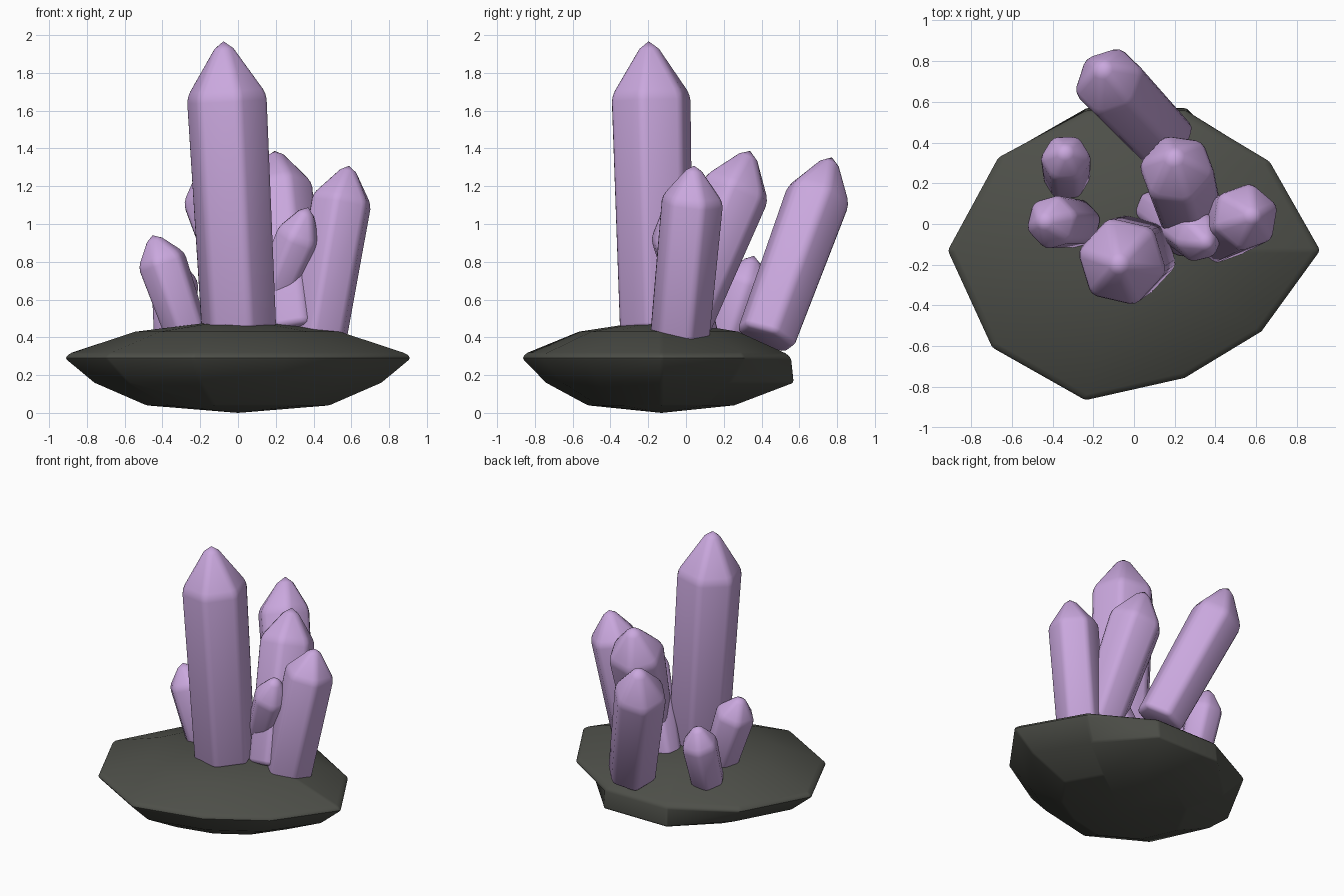
import bpy, bmesh, math
from mathutils import Vector

if "Cube" in bpy.data.objects:
    bpy.data.objects.remove(bpy.data.objects["Cube"])


def material(name, rgb):
    m = bpy.data.materials.new(name)
    m.diffuse_color = (*rgb, 1)
    m.use_nodes = True
    m.node_tree.nodes["Principled BSDF"].inputs["Base Color"].default_value = m.diffuse_color
    return m


LILAC = material("lilac crystal", (0.59, 0.39, 0.73))
ROCK = material("dark rock", (0.075, 0.078, 0.066))


def finish(name, bm, mat, bevel, angle):
    bmesh.ops.recalc_face_normals(bm, faces=bm.faces)
    mesh = bpy.data.meshes.new(name)
    bm.to_mesh(mesh)
    bm.free()
    ob = bpy.data.objects.new(name, mesh)
    bpy.context.collection.objects.link(ob)
    mesh.materials.append(mat)
    mod = ob.modifiers.new("soft edges", "BEVEL")
    mod.width = bevel
    mod.segments = 2
    mod.limit_method = 'ANGLE'
    mod.angle_limit = math.radians(20)
    bpy.ops.object.select_all(action='DESELECT')
    ob.select_set(True)
    bpy.context.view_layer.objects.active = ob
    bpy.ops.object.modifier_apply(modifier=mod.name)
    bpy.ops.object.shade_smooth_by_angle(angle=math.radians(angle))
    return ob


def bridge(bm, a, b):
    n = len(a)
    for i in range(n):
        bm.faces.new((a[i], a[(i + 1) % n], b[(i + 1) % n], b[i]))


def fan(bm, ring, tip):
    for i in range(len(ring)):
        bm.faces.new((ring[i], ring[(i + 1) % len(ring)], tip))


# Six-sided crystal: base centre, shoulder centre, tip, two radii, turn
def crystal(name, base, shoulder, tip, r0, r1, turn, bevel):
    base, shoulder = Vector(base), Vector(shoulder)
    q = Vector((0, 0, 1)).rotation_difference(shoulder - base)
    bm = bmesh.new()
    rings = []
    for c, r in ((base, r0), (shoulder, r1)):
        ring = []
        for i in range(6):
            a = math.radians(turn + 60 * i)
            ring.append(bm.verts.new(c + q @ Vector((r * math.cos(a), r * math.sin(a), 0))))
        rings.append(ring)
    bridge(bm, *rings)
    bm.faces.new(rings[0])
    fan(bm, rings[1], bm.verts.new(tip))
    finish(name, bm, LILAC, bevel, 45)


# Rock base: one irregular outline scaled into stacked rings
outline = [(-0.92, -0.13), (-0.70, -0.61), (-0.24, -0.87), (0.25, -0.76),
           (0.63, -0.53), (0.92, -0.13), (0.67, 0.31), (0.26, 0.57),
           (-0.24, 0.57), (-0.67, 0.33)]
C = Vector((0, -0.13))
bm = bmesh.new()
rings = []
for z, s, s_back in ((0.04, 0.53, 0.55), (0.16, 0.83, 1.0), (0.29, 1.0, 0.98),
                     (0.315, 0.97, 0.94), (0.43, 0.59, 0.58), (0.472, 0.22, 0.22)):
    ring = []
    for x, y in outline:
        k = s_back if y > 0.5 else s
        ring.append(bm.verts.new((C.x + k * (x - C.x), C.y + k * (y - C.y), z)))
    rings.append(ring)
for a, b in zip(rings, rings[1:]):
    bridge(bm, a, b)
fan(bm, rings[0], bm.verts.new((0, -0.13, 0)))
bm.faces.new(rings[-1])
finish("rock_base", bm, ROCK, 0.012, 35)

# Crystals growing from the rock
crystal("main_crystal", (0.005, -0.155, 0.44), (-0.06, -0.185, 1.68),
        (-0.08, -0.20, 2.02), 0.21, 0.225, -13, 0.03)
crystal("back_crystal", (0.14, 0.42, 0.39), (-0.125, 0.70, 1.15),
        (-0.17, 0.79, 1.40), 0.17, 0.185, 15, 0.03)
crystal("middle_crystal", (0.30, -0.04, 0.42), (0.21, 0.27, 1.19),
        (0.19, 0.355, 1.43), 0.165, 0.195, -10, 0.03)
crystal("right_crystal", (0.42, -0.035, 0.38), (0.55, 0.035, 1.13),
        (0.595, 0.045, 1.345), 0.165, 0.172, 20, 0.025)
crystal("slender_crystal", (0.09, 0.08, 0.40), (0.325, -0.07, 0.94),
        (0.385, -0.11, 1.13), 0.105, 0.13, 10, 0.025)
crystal("left_crystal", (-0.27, 0.0, 0.42), (-0.405, 0.01, 0.81),
        (-0.465, 0.015, 0.975), 0.125, 0.14, 15, 0.025)
crystal("small_back_crystal", (-0.33, 0.22, 0.38), (-0.335, 0.325, 0.70),
        (-0.34, 0.37, 0.87), 0.12, 0.13, 0, 0.025)
